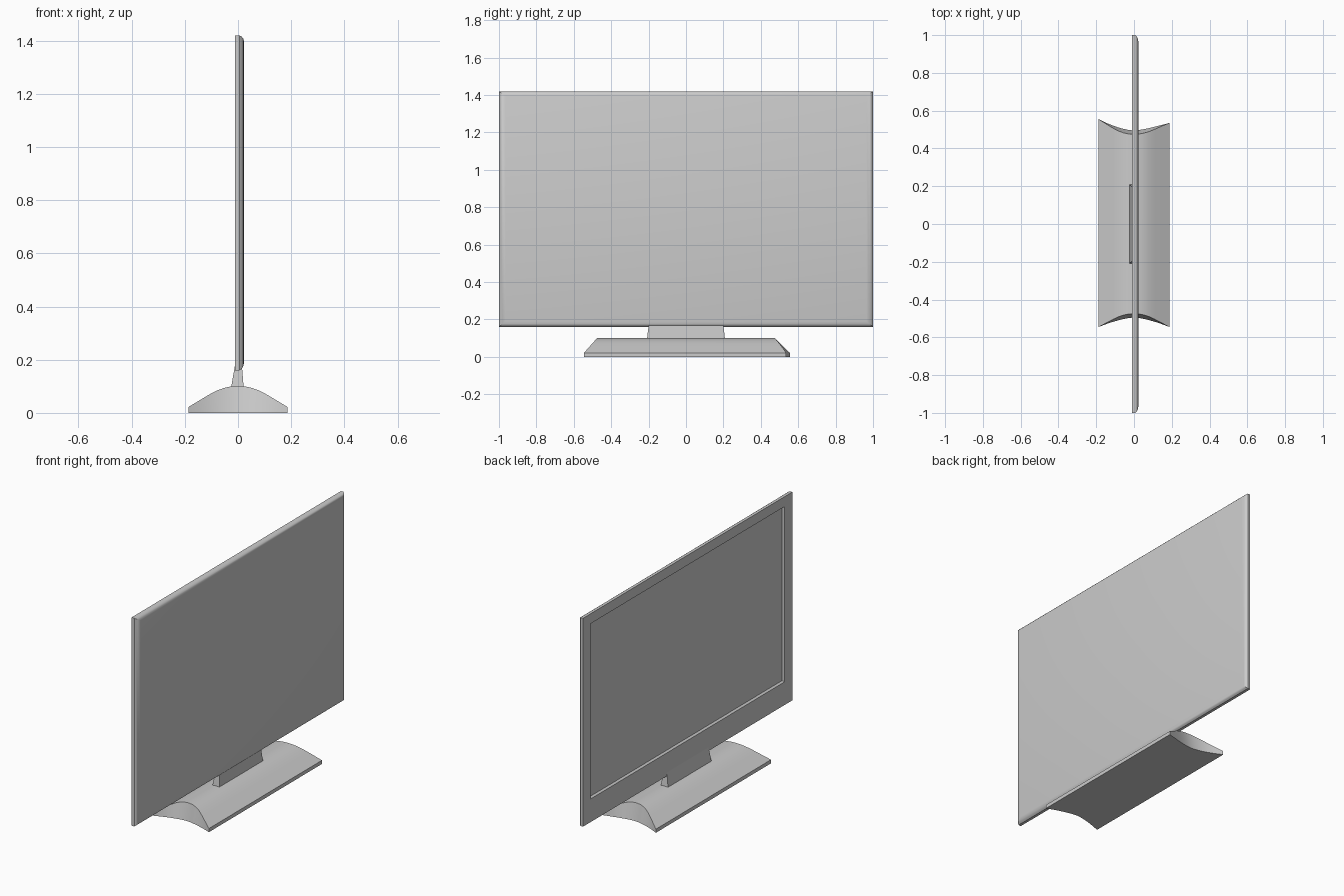
import bpy, bmesh

if "Cube" in bpy.data.objects:
    bpy.data.objects.remove(bpy.data.objects["Cube"])


def loft(name, rings, smooth=None):
    """Skin closed rings of equal point count and cap both ends."""
    bm = bmesh.new()
    loops = [[bm.verts.new(p) for p in ring] for ring in rings]
    n = len(loops[0])
    for a, b in zip(loops, loops[1:]):
        for i in range(n):
            j = (i + 1) % n
            bm.faces.new((a[i], a[j], b[j], b[i]))
    bm.faces.new(loops[0][::-1])
    bm.faces.new(loops[-1])
    bmesh.ops.recalc_face_normals(bm, faces=bm.faces)
    mesh = bpy.data.meshes.new(name)
    bm.to_mesh(mesh)
    bm.free()
    ob = bpy.data.objects.new(name, mesh)
    bpy.context.collection.objects.link(ob)
    if smooth:
        bpy.ops.object.select_all(action='DESELECT')
        ob.select_set(True)
        bpy.context.view_layer.objects.active = ob
        bpy.ops.object.shade_smooth_by_angle(angle=smooth)
    return ob


def rect_yz(x, y, z0, z1):
    return [(x, -y, z0), (x, y, z0), (x, y, z1), (x, -y, z1)]


# Display panel: recessed screen, flat bezel, rounded back rim
loft("display_panel", [
    rect_yz(0.000, 0.918, 0.308, 1.352),
    rect_yz(-0.011, 0.926, 0.300, 1.360),
    rect_yz(-0.011, 1.000, 0.160, 1.420),
    rect_yz(0.006, 1.000, 0.160, 1.420),
    rect_yz(0.014, 0.994, 0.166, 1.415),
    rect_yz(0.020, 0.982, 0.176, 1.407),
    rect_yz(0.023, 0.965, 0.190, 1.397),
], smooth=0.6)


# Neck: tapered block joining panel and base
def rect_xy(z, x0, x1, y):
    return [(x0, -y, z), (x1, -y, z), (x1, y, z), (x0, y, z)]


loft("neck", [rect_xy(0.09, -0.025, 0.021, 0.208),
              rect_xy(0.10, -0.025, 0.021, 0.208),
              rect_xy(0.185, -0.0105, 0.014, 0.198)])

# Base: arched profile across x with concave, sloping ends
half = [(0.0, 0.101), (0.03, 0.099), (0.055, 0.093), (0.08, 0.084),
        (0.11, 0.068), (0.145, 0.047), (0.187, 0.022)]
profile = [(-x, z) for x, z in half[:0:-1]] + half


def end_y(x, z, side):
    corner = 0.545 - 0.01 * x / 0.187 if side > 0 else 0.545
    if z > 0:
        return side * (0.475 + (corner - 0.475) * (0.101 - z) / 0.079)
    return side * (0.495 + (corner - 0.495) * (abs(x) / 0.187) ** 1.5)


loft("base", [[(x, end_y(x, z, -1), z), (x, end_y(x, z, 1), z),
               (x, end_y(x, 0, 1), 0), (x, end_y(x, 0, -1), 0)]
              for x, z in profile], smooth=0.5)
